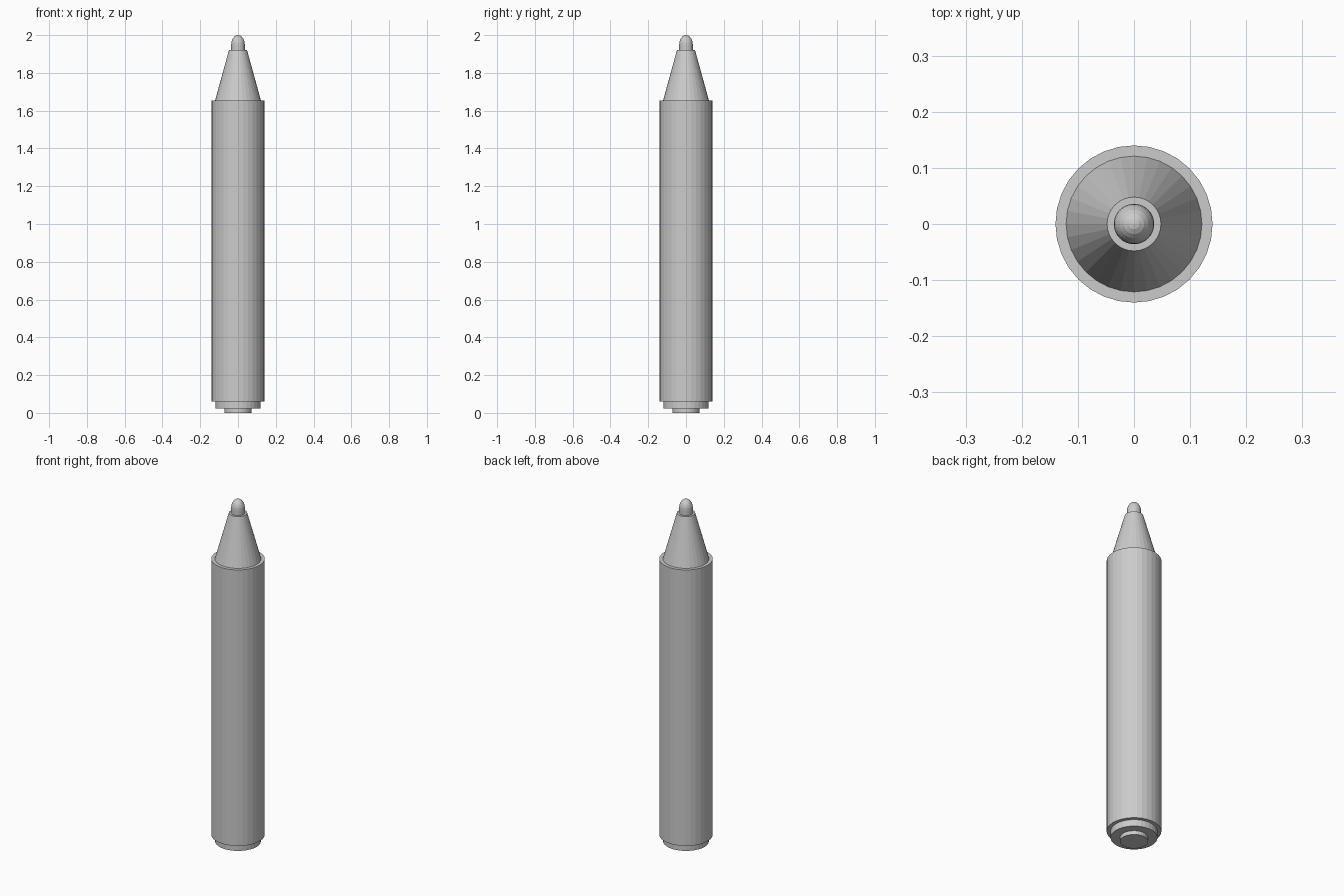
import bpy, bmesh, math

if "Cube" in bpy.data.objects:
    bpy.data.objects.remove(bpy.data.objects["Cube"])

SIDES = 32


def lathe(name, profile):
    """Revolve (radius, z) points round the z axis, closing both ends."""
    bm = bmesh.new()
    rings = []
    for r, z in profile:
        rings.append([bm.verts.new((r * math.cos(2 * math.pi * i / SIDES),
                                    r * math.sin(2 * math.pi * i / SIDES), z))
                      for i in range(SIDES)])
    for a, b in zip(rings, rings[1:]):
        for i in range(SIDES):
            j = (i + 1) % SIDES
            bm.faces.new((a[i], a[j], b[j], b[i]))
    bm.faces.new(rings[0][::-1])
    bm.faces.new(rings[-1])
    mesh = bpy.data.meshes.new(name)
    bm.to_mesh(mesh)
    bm.free()
    obj = bpy.data.objects.new(name, mesh)
    bpy.context.collection.objects.link(obj)
    return obj


# Barrel
lathe("barrel", [(0.14, 0.06), (0.14, 1.655)])

# Stepped end plug and button
lathe("end_plug", [(0.12, 0.022), (0.12, 0.06)])
lathe("end_button", [(0.072, 0.0), (0.072, 0.022)])

# Tapered nose
lathe("nose_cone", [(0.121, 1.655), (0.048, 1.92)])

# Rounded writing tip: short cylinder with a domed end
dome = [(0.036 * math.cos(t), 1.95 + 0.05 * math.sin(t))
        for t in (math.radians(a) for a in (0, 15, 30, 45, 60, 75, 88))]
lathe("tip", [(0.036, 1.92)] + dome)
